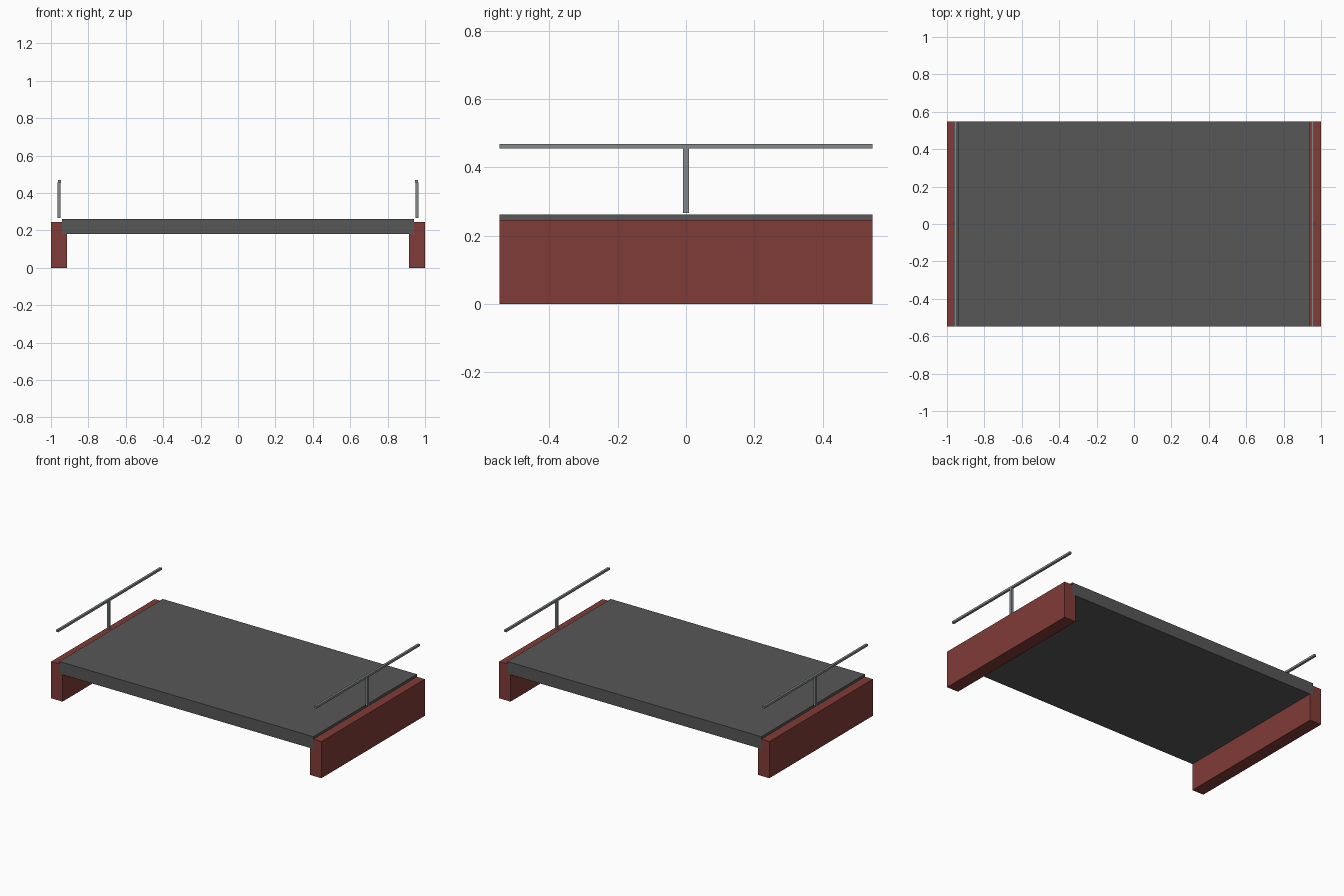
import bpy
import bmesh

cube = bpy.data.objects.get("Cube")
if cube:
    bpy.data.objects.remove(cube, do_unlink=True)


def material(name, rgb):
    m = bpy.data.materials.new(name)
    m.use_nodes = True
    col = (*rgb, 1)
    m.diffuse_color = col
    m.node_tree.nodes["Principled BSDF"].inputs["Base Color"].default_value = col
    return m


BRICK = material("brick red", (0.22, 0.045, 0.038))
ASPHALT = material("asphalt grey", (0.095, 0.095, 0.095))
STEEL = material("steel grey", (0.23, 0.25, 0.26))

HALF_DEPTH = 0.547


def prism(name, profile, half_depth, mat):
    """Extrude an x-z profile from front to back."""
    bm = bmesh.new()
    face = bm.faces.new([bm.verts.new((x, -half_depth, z)) for x, z in profile])
    ext = bmesh.ops.extrude_face_region(bm, geom=[face])
    moved = [v for v in ext["geom"] if isinstance(v, bmesh.types.BMVert)]
    bmesh.ops.translate(bm, vec=(0, 2 * half_depth, 0), verts=moved)
    bmesh.ops.recalc_face_normals(bm, faces=bm.faces)
    mesh = bpy.data.meshes.new(name)
    bm.to_mesh(mesh)
    bm.free()
    mesh.materials.append(mat)
    obj = bpy.data.objects.new(name, mesh)
    bpy.context.collection.objects.link(obj)
    return obj


def block(name, x0, x1, z0, z1, half_depth, mat):
    return prism(name, [(x0, z0), (x1, z0), (x1, z1), (x0, z1)], half_depth, mat)


# Road slab
block("deck", -0.94, 0.94, 0.18, 0.262, HALF_DEPTH, ASPHALT)

for side, s in (("left", 1), ("right", -1)):
    # Abutment with a ledge that carries the slab
    ledge = [(1, 0), (1, 0.245), (0.94, 0.245), (0.94, 0.18), (0.915, 0.18), (0.915, 0)]
    prism(side + "_abutment", [(s * x, z) for x, z in ledge], HALF_DEPTH, BRICK)
    # Handrail on a single post
    block(side + "_post", s * 0.948, s * 0.965, 0.266, 0.457, 0.0085, STEEL)
    block(side + "_handrail", s * 0.947, s * 0.962, 0.455, 0.469, HALF_DEPTH, STEEL)
